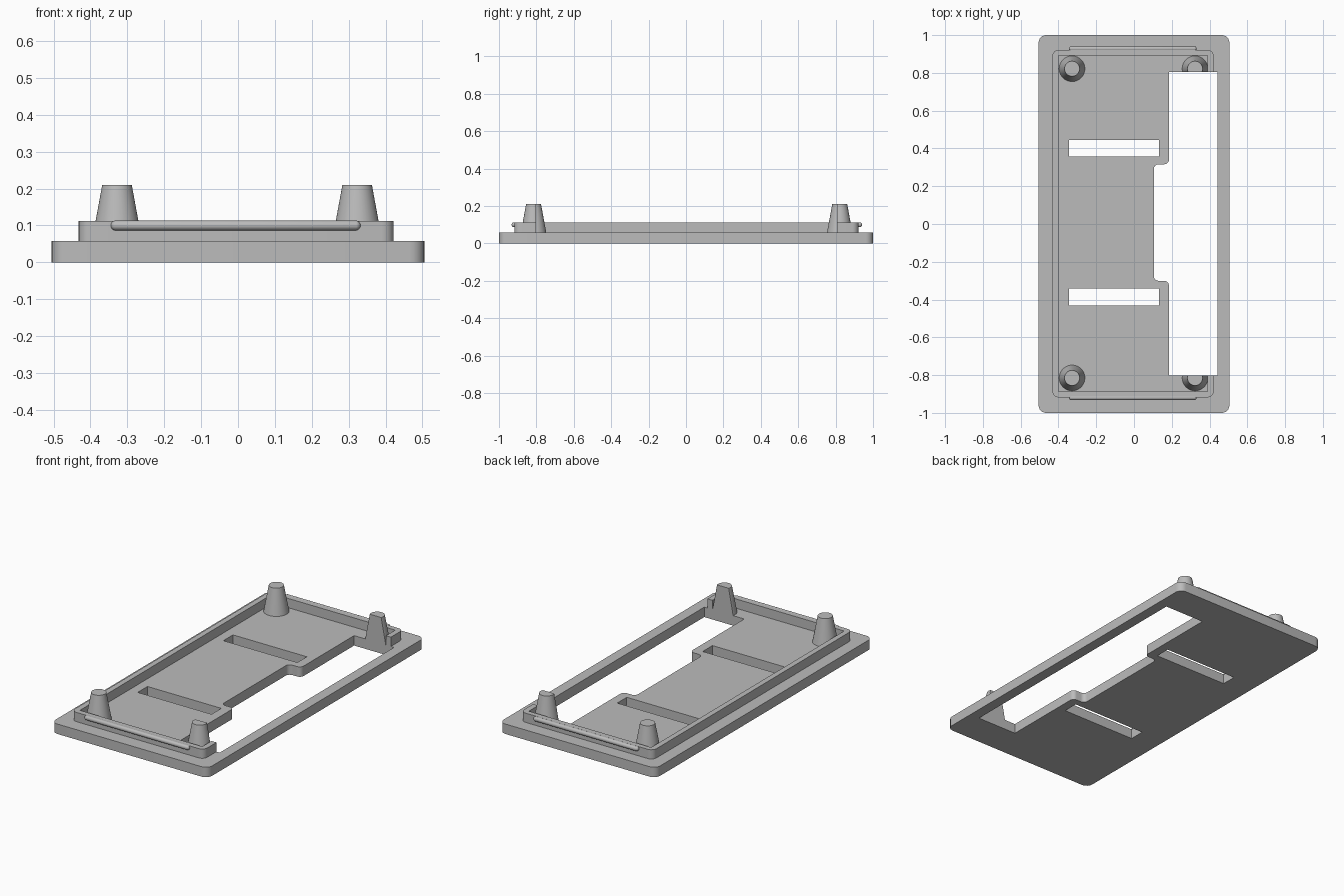
import bpy, bmesh, math
from mathutils import Vector, Matrix

if "Cube" in bpy.data.objects:
    bpy.data.objects.remove(bpy.data.objects["Cube"])

grey = bpy.data.materials.new("light grey")
grey.diffuse_color = (0.5, 0.5, 0.5, 1)
grey.use_nodes = True
grey.node_tree.nodes["Principled BSDF"].inputs["Base Color"].default_value = grey.diffuse_color

FLOOR, RIM_TOP, PEG_TOP = 0.058, 0.112, 0.21
WIN_Y0, WIN_Y1 = -0.801, 0.806      # long opening ends


def finish(bm, name):
    bmesh.ops.recalc_face_normals(bm, faces=bm.faces)
    me = bpy.data.meshes.new(name)
    bm.to_mesh(me)
    bm.free()
    me.materials.append(grey)
    ob = bpy.data.objects.new(name, me)
    bpy.context.collection.objects.link(ob)
    bpy.ops.object.select_all(action='DESELECT')
    ob.select_set(True)
    bpy.context.view_layer.objects.active = ob
    bpy.ops.object.shade_smooth_by_angle(angle=math.radians(35))
    return ob


def rounded(points, steps=6):
    """Outline from (x, y, corner radius) points; right-angled corners only."""
    out = []
    for i, (x, y, r) in enumerate(points):
        p = Vector((x, y))
        if r == 0:
            out.append(p)
            continue
        a = (Vector(points[i - 1][:2]) - p).normalized()
        b = (Vector(points[(i + 1) % len(points)][:2]) - p).normalized()
        c = p + (a + b) * r
        for k in range(steps + 1):
            t = k / steps * math.pi / 2
            out.append(c - b * r * math.cos(t) - a * r * math.sin(t))
    return out


def rect(x0, x1, y0, y1, r=0):
    return [(x0, y0, r), (x1, y0, r), (x1, y1, r), (x0, y1, r)]


def slab(name, loops, z0, z1):
    """Extruded outline; further loops are holes."""
    bm = bmesh.new()
    edges = []
    for loop in loops:
        vs = [bm.verts.new((p.x, p.y, z0)) for p in rounded(loop)]
        edges += [bm.edges.new((vs[i - 1], vs[i])) for i in range(len(vs))]
    bmesh.ops.triangle_fill(bm, use_beauty=True, use_dissolve=False, edges=edges)
    geo = bmesh.ops.extrude_face_region(bm, geom=bm.faces[:], use_keep_orig=True)
    top = [v for v in geo["geom"] if isinstance(v, bmesh.types.BMVert)]
    bmesh.ops.translate(bm, verts=top, vec=(0, 0, z1 - z0))
    return finish(bm, name)


# Base plate with a stepped long opening and two slots
opening = [(0.185, WIN_Y0, 0), (0.443, WIN_Y0, 0), (0.443, WIN_Y1, 0), (0.185, WIN_Y1, 0),
           (0.185, 0.316, 0.025), (0.105, 0.316, 0.025),
           (0.105, -0.301, 0.025), (0.185, -0.301, 0.025)]
slab("base_plate", [rect(-0.505, 0.505, -1, 1, 0.04), opening,
                    rect(-0.345, 0.132, 0.358, 0.446),
                    rect(-0.345, 0.132, -0.432, -0.342)], 0, FLOOR)

# Raised rim, interrupted beside the opening
slab("rim", [[(0.422, WIN_Y1, 0), (0.422, 0.922, 0.033), (-0.432, 0.922, 0.033),
              (-0.432, -0.918, 0.033), (0.422, -0.918, 0.033), (0.422, WIN_Y0, 0),
              (0.39, WIN_Y0, 0), (0.39, -0.886, 0), (-0.4, -0.886, 0),
              (-0.4, 0.892, 0), (0.39, 0.892, 0), (0.39, WIN_Y1, 0)]], FLOOR, RIM_TOP)

# Tapered corner pegs; the right pair is cut flat at the opening
for x, sx in ((-0.328, "left"), (0.323, "right")):
    for y, cut, sy in ((-0.815, WIN_Y0, "front"), (0.822, WIN_Y1, "back")):
        bm = bmesh.new()
        bmesh.ops.create_cone(bm, cap_ends=True, segments=40, radius1=0.068, radius2=0.04,
                              depth=PEG_TOP - FLOOR,
                              matrix=Matrix.Translation((x, y, (PEG_TOP + FLOOR) / 2)))
        if sx == "right":
            res = bmesh.ops.bisect_plane(bm, geom=bm.verts[:] + bm.edges[:] + bm.faces[:],
                                         plane_co=(0, cut, 0),
                                         plane_no=(0, 1 if y < 0 else -1, 0), clear_outer=True)
            bmesh.ops.holes_fill(bm, edges=[e for e in bm.edges if e.is_boundary])
        finish(bm, f"peg_{sy}_{sx}")

# Round-ended snap ridges on the short rim walls
for y, name in ((-0.919, "snap_ridge_front"), (0.928, "snap_ridge_back")):
    r, x0, x1 = 0.0135, -0.345, 0.332
    bm = bmesh.new()
    bmesh.ops.create_uvsphere(bm, u_segments=20, v_segments=11, radius=r,
                              matrix=Matrix.Rotation(math.pi / 2, 4, 'Y'))
    for v in bm.verts:
        v.co += Vector((x1 - r if v.co.x > 0 else x0 + r, y, 0.1))
    finish(bm, name)
